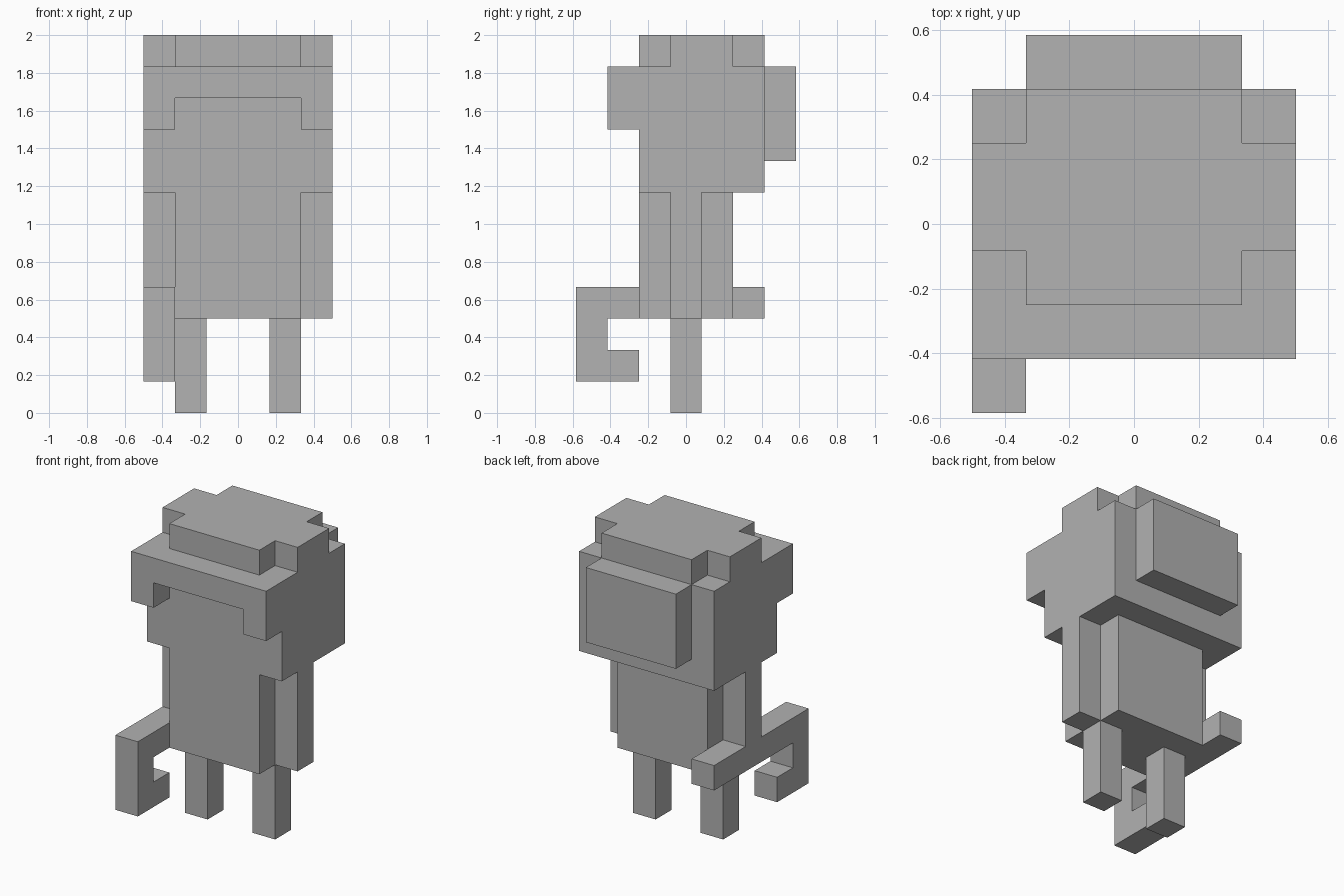
import bpy
import bmesh
from mathutils import Vector

cube = bpy.data.objects.get("Cube")
if cube:
    bpy.data.objects.remove(cube, do_unlink=True)

U = 1 / 6  # edge of one block

GREY = (0.445, 0.445, 0.445, 1)
mat = bpy.data.materials.new("plain_grey")
mat.use_nodes = True
mat.diffuse_color = GREY
mat.node_tree.nodes["Principled BSDF"].inputs["Base Color"].default_value = GREY


def prism(name, outline, axis, start, end):
    """Extrude a flat outline (in blocks) along x or z or y between start and end."""
    def place(a, b, depth):
        p = {"x": (depth, a, b), "y": (a, depth, b), "z": (a, b, depth)}[axis]
        return Vector(p) * U

    bm = bmesh.new()
    face = bm.faces.new([bm.verts.new(place(a, b, start)) for a, b in outline])
    new = bmesh.ops.extrude_face_region(bm, geom=[face])["geom"]
    shift = place(0, 0, end - start)
    bmesh.ops.translate(bm, vec=shift, verts=[v for v in new if isinstance(v, bmesh.types.BMVert)])
    bmesh.ops.recalc_face_normals(bm, faces=bm.faces)
    mesh = bpy.data.meshes.new(name)
    bm.to_mesh(mesh)
    bm.free()
    mesh.materials.append(mat)
    obj = bpy.data.objects.new(name, mesh)
    bpy.context.collection.objects.link(obj)
    return obj


def box(name, x, y, z):
    return prism(name, [(x[0], y[0]), (x[1], y[0]), (x[1], y[1]), (x[0], y[1])], "z", *z)


# Head, with a stepped crown and an overhanging fringe
box("head", (-3, 3), (-1.5, 2.5), (7, 11))
crown = [(-2, -1.5), (2, -1.5), (2, -0.5), (3, -0.5), (3, 1.5), (2, 1.5),
         (2, 2.5), (-2, 2.5), (-2, 1.5), (-3, 1.5), (-3, -0.5), (-2, -0.5)]
prism("crown", crown, "z", 11, 12)
fringe = [(-3, 9), (-2, 9), (-2, 10), (2, 10), (2, 9), (3, 9), (3, 11), (-3, 11)]
prism("fringe", fringe, "y", -2.5, -1.5)
box("back_bun", (-2, 2), (2.5, 3.5), (8, 11))

# Body and limbs
box("torso", (-2, 2), (-1.5, 1.5), (3, 7))
for side, s in (("left", 1), ("right", -1)):
    box(side + "_arm", sorted((2 * s, 3 * s)), (-0.5, 0.5), (3, 7))
    box(side + "_leg", sorted((s, 2 * s)), (-0.5, 0.5), (0, 3))

# Hooked cane held level in the right hand, split around the hand
hook = [(-0.5, 4), (-3.5, 4), (-3.5, 1), (-1.5, 1), (-1.5, 2), (-2.5, 2), (-2.5, 3), (-0.5, 3)]
prism("cane_hook", hook, "x", -3, -2)
box("cane_end", (-3, -2), (0.5, 2.5), (3, 4))
